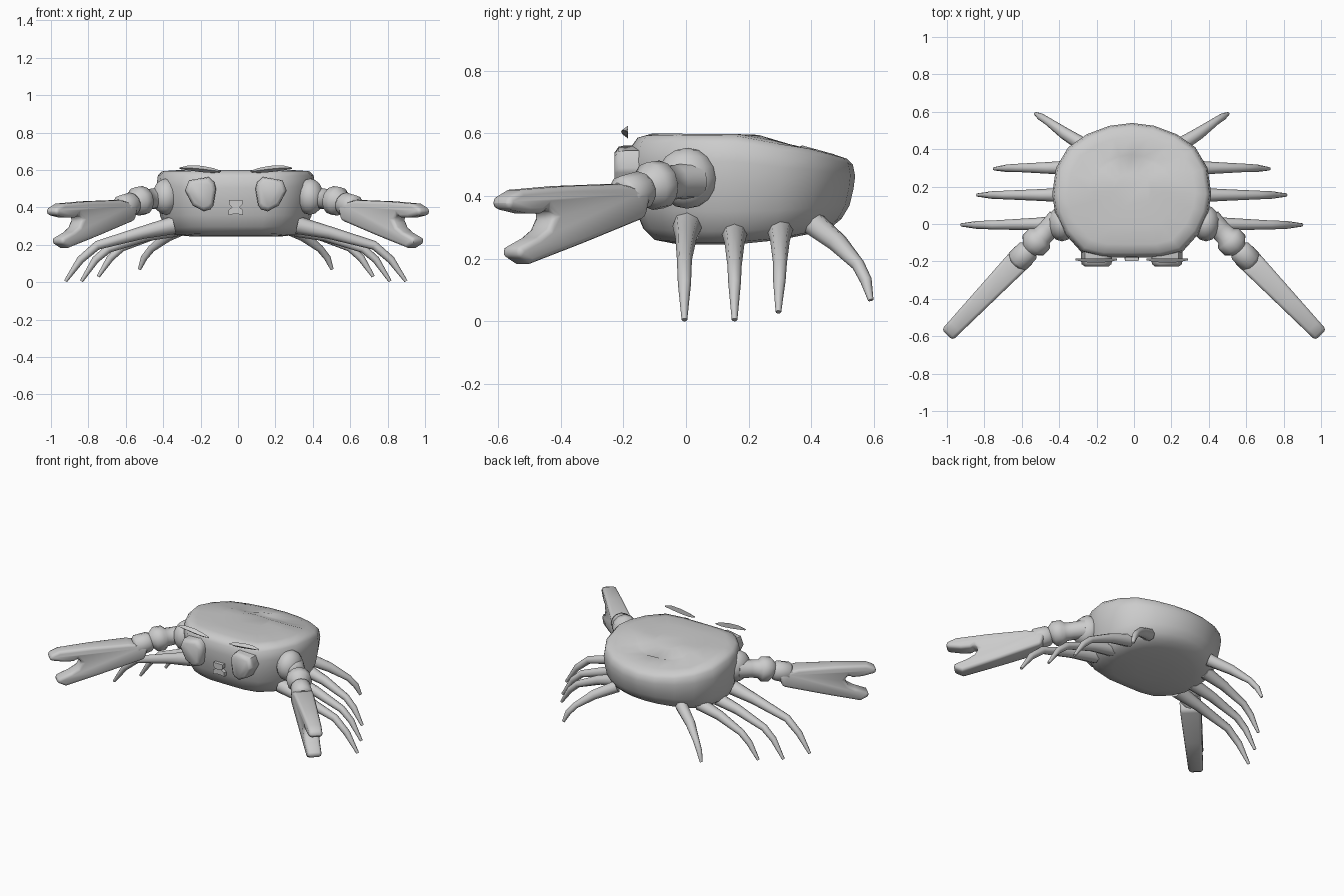
import bpy, bmesh, math
from mathutils import Vector

if "Cube" in bpy.data.objects:
    bpy.data.objects.remove(bpy.data.objects["Cube"])

CX = -0.012  # body centre line


def finish(bm, name, angle=40, bevel=0.0):
    bmesh.ops.recalc_face_normals(bm, faces=bm.faces)
    me = bpy.data.meshes.new(name)
    bm.to_mesh(me)
    bm.free()
    ob = bpy.data.objects.new(name, me)
    bpy.context.collection.objects.link(ob)
    bpy.ops.object.select_all(action='DESELECT')
    ob.select_set(True)
    bpy.context.view_layer.objects.active = ob
    if bevel:
        m = ob.modifiers.new("bevel", 'BEVEL')
        m.width, m.segments, m.limit_method = bevel, 2, 'ANGLE'
        m.angle_limit = math.radians(50)
        bpy.ops.object.modifier_apply(modifier=m.name)
    bpy.ops.object.shade_smooth_by_angle(angle=math.radians(angle))
    return ob


def loft(bm, rings):
    """Bridge equal-length rings of points and cap both ends."""
    vs = [[bm.verts.new(p) for p in r] for r in rings]
    n = len(vs[0])
    for a, b in zip(vs, vs[1:]):
        for i in range(n):
            j = (i + 1) % n
            bm.faces.new((a[i], a[j], b[j], b[i]))
    bm.faces.new(vs[0])
    bm.faces.new(vs[-1])


def tube(name, path, sides=8):
    """path: (x, y, z, radius)"""
    pts = [Vector(p[:3]) for p in path]
    rings = []
    for i, p in enumerate(pts):
        t = (pts[min(i + 1, len(pts) - 1)] - pts[max(i - 1, 0)]).normalized()
        u = t.cross(Vector((0, 0, 1))).normalized()
        v = u.cross(t)
        rings.append([p + path[i][3] * (u * math.cos(a) + v * math.sin(a))
                      for a in (2 * math.pi * k / sides for k in range(sides))])
    bm = bmesh.new()
    loft(bm, rings)
    return finish(bm, name, 50)


def interp(table, y):
    if y <= table[0][0]:
        return table[0][1]
    for (a, p), (b, q) in zip(table, table[1:]):
        if y <= b:
            return p + (q - p) * (y - a) / (b - a)
    return table[-1][1]


# shell: plan outline lofted from the belly to the sloping top
half = [(0, -.18), (.16, -.178), (.27, -.15), (.36, -.05), (.41, .06), (.425, .16),
        (.405, .30), (.34, .41), (.24, .48), (.12, .525), (0, .54)]
outline = half + [(-x, y) for x, y in reversed(half[1:-1])]
belly = [(-.18, .26), (0, .245), (.15, .245), (.3, .26), (.47, .295), (.54, .31)]
top = [(-.18, .585), (-.12, .6), (.23, .597), (.355, .547), (.37, .562), (.54, .515)]
levels = [(.3, 0), (.6, 0), (.78, .02), (.88, .12), (.95, .3), (.985, .55), (1, .75),
          (.98, .92), (.93, .985), (.8, 1), (.53, 1), (.48, 1), (.25, 1)]
rings = []
for s, f in levels:
    ring = []
    for x, y in outline:
        py = .18 + (y - .18) * s
        b, t = interp(belly, py), interp(top, py)
        ring.append((CX + x * s, py, b + f * (t - b)))
    rings.append(ring)
bm = bmesh.new()
loft(bm, rings)
finish(bm, "shell", 50)

# legs, front to back
legs = [
    [(.33, .005, .305, .048), (.50, 0, .265, .034), (.74, -.005, .197, .024),
     (.83, -.005, .12, .021), (.91, -.005, .005, .009)],
    [(.32, .155, .285, .042), (.48, .155, .25, .032), (.68, .155, .18, .023),
     (.75, .155, .12, .02), (.825, .155, .005, .009)],
    [(.30, .30, .295, .042), (.45, .30, .255, .031), (.61, .30, .185, .022),
     (.67, .298, .13, .02), (.735, .295, .03, .009)],
    [(.24, .41, .31, .04), (.36, .485, .25, .032), (.45, .55, .18, .021),
     (.49, .575, .13, .019), (.515, .59, .068, .009)],
]
for side, word in ((1, "right"), (-1, "left")):
    for k, leg in enumerate(legs):
        tube(f"{word}_leg_{k + 1}", [(CX + side * x, y, z, r) for x, y, z, r in leg])

# claw side profile: (distance along arm, height)
claw = [(.20, .40), (.25, .425), (.32, .438), (.55, .432), (.75, .42), (.81, .395),
        (.81, .36), (.72, .345), (.66, .345), (.635, .362), (.61, .335), (.635, .295),
        (.68, .268), (.757, .238), (.768, .21), (.71, .183), (.48, .25), (.22, .33)]
arm = [(-.05, .06, .45), (.03, .055, .445), (.075, .057, .44), (.095, .077, .437),
       (.145, .077, .432), (.17, .05, .425), (.185, .062, .42), (.26, .066, .40),
       (.275, .05, .395)]
for side, word in ((1, "right"), (-1, "left")):
    # arm with flared joints
    tube(f"{word}_arm", [(side * (.44 + .69 * s), -.01 - .72 * s, z, r)
                         for s, r, z in arm], 12)
    # tapering pincer
    bm = bmesh.new()
    rings = []
    for w in (1, -1):
        ring = []
        for s, z in claw:
            t = w * (.075 - .042 * s)
            ring.append((side * (.44 + .69 * s + .72 * t), -.01 - .72 * s + .69 * t, z))
        rings.append(ring)
    loft(bm, rings)
    finish(bm, f"{word}_claw", 45, .022)
    # round shoulder
    bm = bmesh.new()
    bmesh.ops.create_uvsphere(bm, u_segments=14, v_segments=8, radius=1)
    bmesh.ops.scale(bm, verts=bm.verts, vec=(.075, .096, .097))
    bmesh.ops.translate(bm, verts=bm.verts, vec=(side * .385, .003, .457))
    finish(bm, f"{word}_shoulder", 50)
    # eye: rounded slab on the face
    eye = [(.105, .50), (.115, .535), (.145, .562), (.25, .545), (.272, .49),
           (.265, .475), (.23, .41), (.17, .378), (.135, .39), (.12, .41)]
    bm = bmesh.new()
    mid = Vector((.185, .472))
    rings = [[(CX + side * (mid.x + (x - mid.x) * s), y, mid.y + (z - mid.y) * s)
              for x, z in eye]
             for y, s in ((-.14, 1), (-.195, 1), (-.215, .95), (-.228, .75))]
    loft(bm, rings)
    finish(bm, f"{word}_eye", 50)
    # eyebrow: thin wedge floating above the eye
    bm = bmesh.new()
    rings = []
    for x, z, h in ((.08, .592, .004), (.12, .597, .013), (.18, .605, .017),
                    (.25, .611, .014), (.30, .609, .004)):
        px = CX + side * x
        rings.append([(px, -.185, z - h), (px, -.19 - h, z), (px, -.185, z + h)])
    loft(bm, rings)
    finish(bm, f"{word}_eyebrow", 30)

# small nose and mouth on the face
nose = [(-.035, .44), (.035, .44), (.035, .415), (.02, .4), (-.02, .4), (-.035, .415)]
mouth = [(-.02, .4), (.02, .4), (.04, .385), (.04, .358), (.015, .364),
         (-.015, .364), (-.04, .358), (-.04, .385)]
for name, prof, front in (("nose", nose, -.197), ("mouth", mouth, -.19)):
    bm = bmesh.new()
    loft(bm, [[(CX + x, y, z) for x, z in prof] for y in (-.15, front)])
    finish(bm, name, 30)
